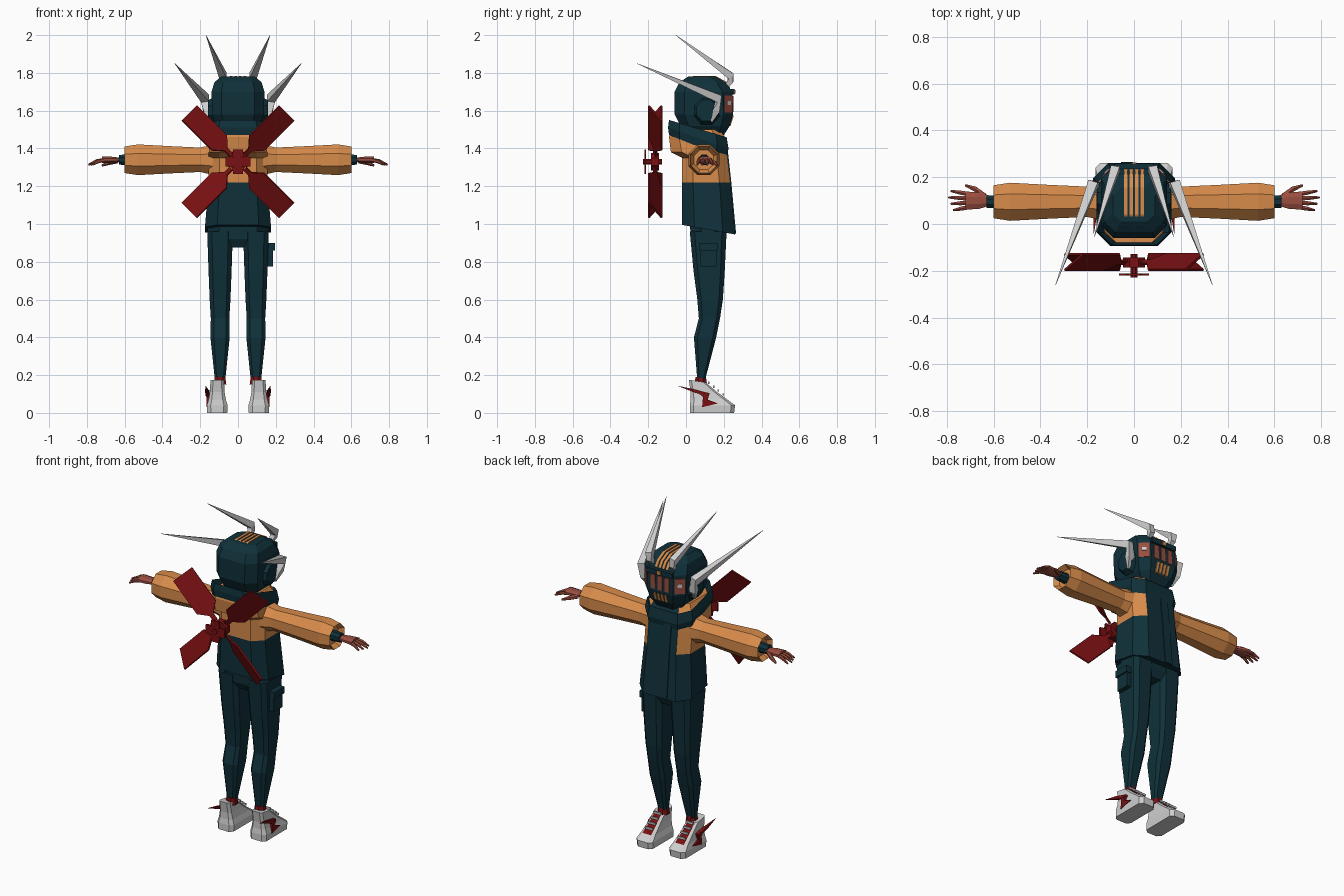
import bpy, bmesh, math
from mathutils import Vector, Matrix

default_cube = bpy.data.objects.get("Cube")
if default_cube:
    bpy.data.objects.remove(default_cube)


def material(name, *colour):
    mat = bpy.data.materials.new(name)
    mat.use_nodes = True
    mat.diffuse_color = (*colour, 1)
    mat.node_tree.nodes["Principled BSDF"].inputs["Base Color"].default_value = (*colour, 1)
    return mat


TEAL = material("dark teal", .005, .03, .042)
ORANGE = material("orange", .68, .26, .07)
RED = material("deep red", .19, .005, .006)
SKIN = material("skin", .32, .075, .05)
PALE = material("pale grey", .62, .62, .62)


def loft(name, rings, materials, mirror=False, rule=None, recess=None):
    """Skin equal rings, cap the ends, optionally hollow the last cap and colour by rule."""
    bm = bmesh.new()
    rows = [[bm.verts.new(point) for point in ring] for ring in rings]
    count = len(rows[0])
    for low, high in zip(rows, rows[1:]):
        for i in range(count):
            j = (i + 1) % count
            bm.faces.new((low[i], low[j], high[j], high[i]))
    bm.faces.new(rows[0][::-1])
    end_cap = bm.faces.new(rows[-1])
    bmesh.ops.recalc_face_normals(bm, faces=bm.faces)
    bm.normal_update()
    if recess:
        rim, depth = recess
        bmesh.ops.inset_individual(bm, faces=[end_cap], thickness=rim)
        bmesh.ops.translate(bm, verts=end_cap.verts, vec=end_cap.normal * -depth)
        bm.normal_update()
    if rule:
        for face in bm.faces:
            face.material_index = rule(face.calc_center_median(), face.normal)
    mesh = bpy.data.meshes.new(name)
    bm.to_mesh(mesh)
    bm.free()
    for mat in materials:
        mesh.materials.append(mat)
    part = bpy.data.objects.new(name, mesh)
    bpy.context.collection.objects.link(part)
    if mirror:
        part.modifiers.new("mirror", 'MIRROR').use_mirror_merge = False
    return part


def section(z, half, back, front, x=0, slope=0):
    """Level or sloping rectangle with cut corners."""
    cut = half * .37
    middle = (back + front) / 2
    right = [(half - cut, back), (half, back + cut), (half, front - cut), (half - cut, front)]
    outline = right + [(-u, y) for u, y in reversed(right)]
    return [(x + u, y, z + slope * (y - middle)) for u, y in outline]


def tube(name, path, radii, mat, sides=4, across=(1, 0, 0), flat=1, **options):
    path = [Vector(point) for point in path]
    rings = []
    for i, (point, radius) in enumerate(zip(path, radii)):
        ahead = path[min(i + 1, len(path) - 1)] - path[max(i - 1, 0)]
        side = ahead.cross(Vector(across)).normalized()
        up = side.cross(ahead).normalized() * flat
        angles = [math.tau * (k + .5) / sides for k in range(sides)]
        rings.append([point + radius * (side * math.cos(a) + up * math.sin(a)) for a in angles])
    return loft(name, rings, [mat], **options)


def block(name, centre, size, mat, turn=0, mirror=False):
    corners = [(-1, -1), (1, -1), (1, 1), (-1, 1)]
    place = Matrix.Translation(centre) @ Matrix.Rotation(math.radians(turn), 4, 'Z')
    half = Vector(size) / 2
    rings = [[place @ Vector((half.x * u, half.y * v, half.z * w)) for u, v in corners] for w in (-1, 1)]
    return loft(name, rings, [mat], mirror)


def ribbon(name, x, width, path, mat, depth=.008):
    left, right = x - width / 2, x + width / 2
    rings = []
    for y, z in path:
        inner_y, inner_z = y - depth, z - depth / 2
        rings.append([(left, y, z), (right, y, z), (right, inner_y, inner_z), (left, inner_y, inner_z)])
    return loft(name, rings, [mat])


# Jacket: teal hem and front panel, orange yoke
def jacket_colour(centre, normal):
    return int(centre.z > 1.22 and normal.y < .8)


loft("jacket", [section(.97, .175, -.02, .26, slope=-.18),
                section(1.22, .155, -.02, .235),
                section(1.35, .155, -.02, .22),
                section(1.38, .155, -.08, .215),
                section(1.46, .145, -.09, .205),
                section(1.5, .12, -.08, .18)], [TEAL, ORANGE], rule=jacket_colour)
ribbon("jacket_placket", -.03, .05, [(.265, .95), (.24, 1.22), (.22, 1.4)], TEAL)

# Raised collar, sloping down to the chest
loft("collar", [section(1.41, .15, -.09, .215, slope=-.4),
                section(1.455, .16, -.095, .225, slope=-.35),
                section(1.505, .15, -.09, .215, slope=-.3)], [TEAL], recess=(.03, .05))

# Sleeves with a hollow end, and cuffs inside them
arm_y, arm_z = .095, 1.34
forward = (0, 0, 1)
tube("sleeve", [(x, arm_y, arm_z) for x in (.1, .2, .36, .53, .6)], (.095, .07, .078, .088, .076),
     ORANGE, sides=8, across=forward, mirror=True, recess=(.02, .03))
tube("wrist_cuff", [(x, arm_y, arm_z) for x in (.55, .63)], (.032, .028),
     TEAL, sides=8, across=forward, mirror=True)

# Hands: flat palm, four fanned fingers and a thumb
tube("palm", [(x, arm_y + .005, arm_z) for x in (.62, .66, .72)], (.024, .038, .042),
     SKIN, sides=8, across=forward, flat=.45, mirror=True)
for i in range(4):
    offset = i - 1.5
    reach = .08 - .009 * abs(offset - .5)
    path = [(.7 + reach * t, .1 + offset * (.018 + .008 * t), arm_z - .02 * t * t) for t in (0, .6, 1.15)]
    tube("finger", path, (.011, .01, .005), SKIN, sides=6, across=forward, mirror=True)
tube("thumb", [(.64, .12, 1.335), (.68, .15, 1.325), (.72, .165, 1.31)], (.014, .012, .006),
     SKIN, sides=6, across=forward, mirror=True)

# Trousers and the pouch on one thigh
loft("hips", [section(.875, .125, .05, .19),
              section(.92, .162, .025, .21),
              section(1.02, .16, .02, .215)], [TEAL])
leg_x = .095
loft("trouser_leg", [section(.96, .068, .02, .215, leg_x),
                     section(.75, .061, .04, .205, leg_x),
                     section(.6, .055, .06, .195, leg_x),
                     section(.5, .049, .068, .18, leg_x),
                     section(.4, .051, .042, .16, leg_x),
                     section(.17, .027, .06, .1, leg_x)], [TEAL], mirror=True)
block("pocket", (.165, .12, .83), (.04, .085, .11), TEAL)
block("pocket_flap", (.17, .12, .88), (.05, .095, .04), TEAL)


# High-top shoes with red tongue, sock, laces and side bolt
def shoe_colour(centre, normal):
    return int(normal.y > .45 and normal.z > .25 and abs(normal.x) < .3 and centre.z > .06)


shoe_x = .11
loft("shoe", [section(0, .053, .02, .255, shoe_x),
              section(.04, .055, .02, .26, shoe_x),
              section(.07, .046, .025, .22, shoe_x),
              section(.11, .039, .025, .165, shoe_x),
              section(.168, .036, .015, .105, shoe_x, slope=-.15)],
     [PALE, RED], mirror=True, rule=shoe_colour)
tube("sock", [(leg_x, .078, z) for z in (.15, .19)], (.036, .03), RED, sides=8, mirror=True)
for k in range(4):
    block("lace", (shoe_x, .12 + .026 * k, .16 - .021 * k), (.05, .008, .012), PALE, mirror=True)
bolt = [(.045, .12), (.125, .105), (.115, .07), (.17, .05), (.085, .03), (.09, .085)]
loft("shoe_bolt", [[(x, y, z) for y, z in bolt] for x in (.15, .168)], [RED], mirror=True)
tube("shoe_spike", [(.162, .12, .095), (.165, .05, .115), (.172, -.04, .142)], (.012, .012, .001),
     RED, mirror=True)

# Helmet with ear guards and brow
loft("helmet", [section(1.47, .085, .02, .2),
                section(1.52, .12, -.03, .232),
                section(1.58, .137, -.06, .25),
                section(1.7, .14, -.06, .245),
                section(1.75, .125, -.035, .21),
                section(1.78, .09, .01, .155)], [TEAL])
tube("ear_guard", [(x, .11, 1.6) for x in (.12, .158)], (.08, .06), TEAL, sides=8, across=forward, mirror=True)
block("brow", (0, .24, 1.7), (.17, .035, .03), TEAL)

# Face windows, eyes and orange trim
for i in (-1, 0, 1):
    block("face_window", (i * .048, .248, 1.635), (.03, .009, .085), SKIN)
block("side_window", (.113, .222, 1.635), (.06, .009, .09), SKIN, turn=-45, mirror=True)
block("eye", (.116, .225, 1.64), (.025, .009, .02), PALE, turn=-45, mirror=True)
for i in range(4):
    x = (i - 1.5) * .024
    ribbon("crown_stripe", x, .015, [(.04, 1.784), (.155, 1.784), (.213, 1.754), (.235, 1.72)], ORANGE)
    ribbon("chin_stripe", x, .015, [(.254, 1.575), (.236, 1.52)], ORANGE)
tube("brow_gem", [(0, y, 1.7) for y in (.25, .262)], (.018, .014), ORANGE)

# Horns: short upright root, then a long spike swept back
tube("front_horn", [(.07, .21, 1.72), (.075, .235, 1.755), (.08, .235, 1.785), (.17, -.055, 2)],
     (.012, .022, .027, .001), PALE, mirror=True)
tube("side_horn", [(.155, .135, 1.54), (.165, .16, 1.6), (.175, .172, 1.665), (.335, -.26, 1.85)],
     (.006, .026, .03, .001), PALE, mirror=True)

# Pitched four-blade propeller behind the back
half_blade = [(.05, .013), (.09, .013), (.14, .065), (.365, .065)]
half_petal = [(.01, .015), (.035, .03), (.065, .025)]


def propeller_piece(name, half_outline, y, pitch, angle):
    outline = half_outline + [(r, -w) for r, w in reversed(half_outline)]
    part = loft(name, [[(r, side, w) for r, w in outline] for side in (-.005, .005)], [RED])
    turn = Matrix.Rotation(math.radians(angle), 4, 'Y') @ Matrix.Rotation(math.radians(pitch), 4, 'X')
    part.data.transform(Matrix.Translation((0, y, 1.33)) @ turn)


for quarter in range(4):
    propeller_piece("propeller_blade", half_blade, -.163, 32, 45 + 90 * quarter)
    propeller_piece("hub_petal", half_petal, -.216, 0, 90 * quarter)
tube("propeller_shaft", [(0, y, 1.33) for y in (-.228, -.128)], (.016, .016), RED, sides=8)
tube("propeller_hub", [(0, y, 1.33) for y in (-.185, -.143)], (.05, .05), RED, sides=8)
